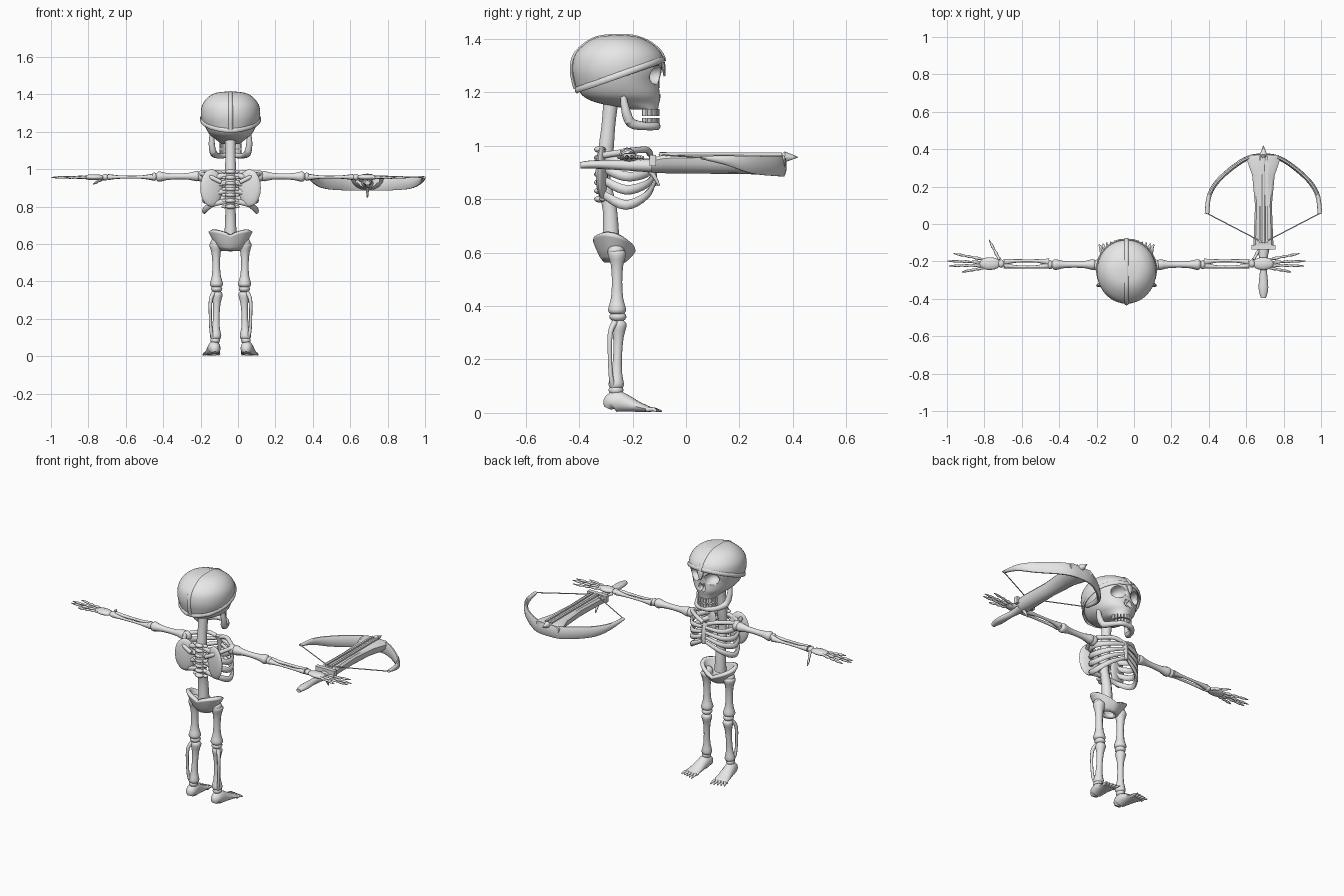
import bpy, bmesh, math
from mathutils import Vector, Matrix

if "Cube" in bpy.data.objects:
    bpy.data.objects.remove(bpy.data.objects["Cube"])

grey = bpy.data.materials.new("bone grey")
grey.use_nodes = True
grey.diffuse_color = (0.8, 0.8, 0.8, 1)
grey.node_tree.nodes["Principled BSDF"].inputs["Base Color"].default_value = (0.8, 0.8, 0.8, 1)

CX = -0.04      # body midline
BOW = 0.692     # crossbow midline
SIDES = ((1, "left"), (-1, "right"))


def finish(name, bm):
    bmesh.ops.recalc_face_normals(bm, faces=bm.faces)
    mesh = bpy.data.meshes.new(name)
    bm.to_mesh(mesh)
    bm.free()
    mesh.materials.append(grey)
    ob = bpy.data.objects.new(name, mesh)
    bpy.context.collection.objects.link(ob)
    bpy.ops.object.select_all(action='DESELECT')
    ob.select_set(True)
    bpy.context.view_layer.objects.active = ob
    bpy.ops.object.shade_smooth_by_angle(angle=math.radians(45))
    return ob


def smooth(rows, steps):
    """Catmull-Rom interpolation of equal-length tuples."""
    out = []
    for i in range(len(rows) - 1):
        p0, p1, p2, p3 = rows[max(i - 1, 0)], rows[i], rows[i + 1], rows[min(i + 2, len(rows) - 1)]
        for k in range(steps):
            t = k / steps
            out.append([0.5 * (2 * b + (c - a) * t + (2 * a - 5 * b + 4 * c - d) * t * t
                        + (3 * b - a - 3 * c + d) * t ** 3) for a, b, c, d in zip(p0, p1, p2, p3)])
    return out + [list(rows[-1])]


def loft(rings, caps=True, wrap=False):
    bm = bmesh.new()
    vs = [[bm.verts.new(p) for p in ring] for ring in rings]
    n = len(vs[0])
    pairs = list(zip(vs, vs[1:])) + ([(vs[-1], vs[0])] if wrap else [])
    for a, b in pairs:
        for i in range(n):
            bm.faces.new((a[i], a[(i + 1) % n], b[(i + 1) % n], b[i]))
    if caps and not wrap:
        bm.faces.new(vs[0])
        bm.faces.new(vs[-1])
    return bm


def tube(name, pts, radii, sides=10, steps=4, up=(0, 0, 1), wrap=False, turn=0):
    """Swept ellipse; each radius is a number or (sideways, upward)."""
    if not isinstance(radii, list):
        radii = [radii] * len(pts)
    rows = [tuple(p) + (r if isinstance(r, tuple) else (r, r)) for p, r in zip(pts, radii)]
    rows = smooth(rows, steps) if steps > 1 else rows
    ps = [Vector(r[:3]) for r in rows]
    rings = []
    for i, p in enumerate(ps):
        nxt = ps[(i + 1) % len(ps)] if wrap else ps[min(i + 1, len(ps) - 1)]
        prv = ps[i - 1] if wrap else ps[max(i - 1, 0)]
        t = (nxt - prv).normalized()
        side = t.cross(Vector(up)).normalized()
        top = side.cross(t)
        a, b = rows[i][3:]
        angles = [2 * math.pi * (k + turn) / sides for k in range(sides)]
        rings.append([p + side * a * math.cos(q) + top * b * math.sin(q) for q in angles])
    return finish(name, loft(rings, wrap=wrap))


def ball(name, c, size, rot=None):
    bm = bmesh.new()
    bmesh.ops.create_uvsphere(bm, u_segments=16, v_segments=10, radius=1)
    m = Matrix.Translation(c) @ (rot or Matrix()) @ Matrix.Diagonal((*size, 1))
    bmesh.ops.transform(bm, matrix=m, verts=bm.verts)
    return finish(name, bm)


def box(name, c, size, angle=0):
    bm = bmesh.new()
    m = Matrix.Translation(c) @ Matrix.Rotation(angle, 4, 'Z') @ Matrix.Diagonal((*size, 1))
    bmesh.ops.create_cube(bm, size=1, matrix=m)
    return finish(name, bm)


def bone(name, a, b, r, up=(0, 0, 1)):
    a, b = Vector(a), Vector(b)
    pts = [a.lerp(b, f) for f in (0, .04, .1, .25, .5, .75, .9, .96, 1)]
    return tube(name, pts, [r * k for k in (.6, 1.15, 1.3, .9, .75, .9, 1.3, 1.15, .6)], up=up, steps=2)


def at(s, x, y, z):
    return Vector((CX + s * x, y, z))


# Skull: horizontal sections of (height, back, front, half width)
PROFILE = smooth([(1.135, -.2, -.105, .05), (1.16, -.33, -.1, .08), (1.19, -.39, -.095, .115),
                  (1.24, -.41, -.1, .14), (1.29, -.417, -.09, .15), (1.34, -.405, -.1, .142),
                  (1.38, -.365, -.14, .112), (1.403, -.32, -.19, .07), (1.41, -.27, -.23, .02)], 4)


def skull_rings(grow):
    rings = []
    for z, back, front, w in PROFILE:
        cy, ry = (back + front) / 2, (front - back) / 2 + grow
        rings.append([(CX + (w + grow) * math.cos(a), cy + ry * math.sin(a), z + grow / 2)
                      for a in (2 * math.pi * k / 40 for k in range(40))])
    return rings


skull = finish("skull", loft(skull_rings(0)))
cutters = [ball("socket_cutter", at(s, .06, -.105, 1.265), (.042, .06, .036)) for s, _ in SIDES]
cutters += [ball("nose_cutter", at(s, .011, -.095, 1.205), (.013, .035, .024)) for s, _ in SIDES]
for cutter in cutters:
    mod = skull.modifiers.new("hollow", 'BOOLEAN')
    mod.operation, mod.object = 'DIFFERENCE', cutter
    bpy.context.view_layer.objects.active = skull
    bpy.ops.object.modifier_apply(modifier=mod.name)
    bpy.data.objects.remove(cutter)

# Cap: enlarged skull cut along a slope, with rim, crest and nose guard
bm = loft(skull_rings(.009))
bmesh.ops.bisect_plane(bm, geom=bm.verts[:] + bm.edges[:] + bm.faces[:], plane_co=(0, -.42, 1.205),
                       plane_no=(0, -.33, .944), clear_inner=True)
cap = finish("cap", bm)
cap.modifiers.new("thickness", 'SOLIDIFY').thickness = .008
rim = []
for k in range(32):
    a, y = 2 * math.pi * k / 32, -.25
    for _ in range(12):
        z = 1.205 + .35 * (y + .42)
        row = min(PROFILE, key=lambda r: abs(r[0] - z))
        y = (row[1] + row[2]) / 2 + ((row[2] - row[1]) / 2 + .01) * math.sin(a)
    rim.append((CX + (row[3] + .01) * math.cos(a), y, z))
tube("cap_rim", rim, (.006, .012), sides=8, steps=1, wrap=True)
crest = [(CX, b - .01, z) for z, b, f, w in PROFILE if z > 1.21]
crest += [(CX, f + .01, z) for z, b, f, w in reversed(PROFILE) if z > 1.31]
tube("cap_crest", crest, (.008, .012), sides=8, steps=1, up=(1, 0, 0))
tube("nose_guard", [(CX, -.095, 1.34), (CX, -.085, 1.3), (CX, -.08, 1.26)], [(.008, .016), (.008, .02), (.004, .005)],
     up=(1, 0, 0))

# Jaw and teeth
half_jaw = [(.1, -.235, 1.185), (.1, -.225, 1.13), (.09, -.205, 1.085), (.068, -.15, 1.073), (.035, -.115, 1.073)]
jaw = [at(1, *p) for p in half_jaw] + [at(1, 0, -.11, 1.073)] + [at(-1, *p) for p in reversed(half_jaw)]
tube("jaw", jaw, [.012, .017, .019, .015, .015, .015, .015, .015, .019, .017, .012], up=(0, -.6, .8))
for row, z, h in (("upper", 1.124, .026), ("lower", 1.094, .02)):
    for k in range(11):
        a = math.pi * (.06 + .88 * k / 10)
        box(row + "_tooth", (CX + .057 * math.cos(a), -.17 + .067 * math.sin(a), z), (.009, .014, h), a)

# Spine
spine = [(-.28, 1.18), (-.29, 1.08), (-.3, .98), (-.31, .88), (-.285, .76), (-.28, .62)]
tube("spine", [(CX, y, z) for y, z in spine], [.03, .027, .03, .028, .028, .034], up=(0, 1, 0))
for k in range(7):
    z = .8 + k * .031
    ball("vertebra", (CX, -.322, z), (.027, .022, .013))
    for s, side in SIDES:
        ball(side + "_vertebra_wing", at(s, .033, -.312, z), (.016, .012, .009))

# Pelvis: flared bowl with raised hip wings
rings = []
for v in (0, .2, .45, .7, .9, 1):
    ring = []
    for k in range(32):
        a = 2 * math.pi * k / 32
        top = .628 + .042 * abs(math.cos(a)) ** .8 - .018 * math.sin(a)
        flare = v ** .7
        ring.append((CX + (.04 + .068 * flare) * math.cos(a), -.268 + (.03 + .04 * flare) * math.sin(a),
                     .57 + (top - .57) * v))
    rings.append(ring)
pelvis = finish("pelvis", loft(rings, caps=False))
mod = pelvis.modifiers.new("thickness", 'SOLIDIFY')
mod.thickness, mod.offset = .022, 0

# Sternum and ribs
tube("sternum", [(CX, -.135, .975), (CX, -.12, .92), (CX, -.115, .85)], [(.02, .01), (.016, .01), (.01, .008)],
     up=(0, 1, 0))
for s, side in SIDES:
    for back, low, front in ((.97, .94, .95), (.93, .885, .92), (.885, .835, .89), (.83, .778, .862)):
        path = [at(s, .015, -.31, back), at(s, .1, -.3, back - .018), at(s, .14, -.225, low),
                at(s, .1, -.15, (low + front) / 2 - .008), at(s, .012, -.12, front)]
        tube(side + "_rib", path, [(.011, .014), (.012, .016), (.012, .018), (.011, .015), (.009, .01)], sides=8)

    # Shoulder
    ball(side + "_shoulder_blade", at(s, .102, -.315, .9), (.062, .018, .1), Matrix.Rotation(-.25 * s, 4, 'Z'))
    tube(side + "_blade_ridge", [at(s, .05, -.332, .93), at(s, .11, -.32, .96), at(s, .155, -.24, .975)], .012)
    tube(side + "_collar_bone", [at(s, .015, -.135, .97), at(s, .07, -.15, .985), at(s, .15, -.215, .98)], .012)
    ball(side + "_shoulder_joint", at(s, .155, -.22, .963), (.028, .03, .03))

    # Arm
    bone(side + "_upper_arm", at(s, .16, -.217, .963), at(s, .4, -.217, .96), .022)
    ball(side + "_elbow", at(s, .408, -.217, .96), (.016, .024, .022))
    for label, bow, r in (("radius", .014, .01), ("ulna", -.016, .009)):
        path = [at(s, x, -.212 + bow * k, .958) for x, k in ((.415, .6), (.47, 1), (.53, 1.1), (.6, 1), (.655, .6))]
        tube(f"{side}_{label}", path, [r * 1.9, r, r * .8, r, r * 1.7])
    ball(side + "_wrist", at(s, .67, -.212, .957), (.018, .022, .017))

    # Hand
    ball(side + "_palm", at(s, .73, -.212, .957), (.058, .034, .016))
    for y0, x1, y1 in ((-.19, .925, -.158), (-.205, .958, -.198), (-.22, .95, -.224), (-.234, .88, -.256)):
        bone_pts = [at(s, .76, y0, .957).lerp(at(s, x1, y1, .956), k / 8) for k in range(9)]
        tube(side + "_finger", bone_pts, [.008, .006, .009, .005, .008, .005, .007, .005, .002], sides=8, steps=2)
    thumb = [at(s, .68, -.19, .95).lerp(at(s, .735, -.085, .92), k / 6) for k in range(7)]
    tube(side + "_thumb", thumb, [.01, .007, .009, .005, .008, .005, .002], sides=8, steps=2)

    # Leg
    bone(side + "_thigh", at(s, .078, -.258, .615), at(s, .075, -.258, .365), .027, up=(0, 1, 0))
    ball(side + "_hip_joint", at(s, .075, -.262, .605), (.032, .032, .03))
    ball(side + "_knee", at(s, .074, -.255, .36), (.03, .032, .02))
    bone(side + "_shin", at(s, .072, -.25, .35), at(s, .08, -.262, .085), .023, up=(0, 1, 0))
    calf = [at(s, .09, -.265, .34), at(s, .106, -.283, .3), at(s, .108, -.285, .21), at(s, .103, -.28, .13),
            at(s, .09, -.27, .095)]
    tube(side + "_calf_bone", calf, [.012, .01, .008, .009, .012], up=(0, 1, 0))
    ball(side + "_ankle", at(s, .082, -.262, .085), (.026, .028, .02))

    # Foot
    foot = [(-.293, .018, .015), (-.282, .03, .033), (-.258, .034, .04), (-.225, .036, .033),
            (-.18, .04, .02), (-.14, .044, .011), (-.13, .04, .007)]
    tube(side + "_foot", [at(s, .084 + .1 * (y + .29), y, h + .003) for y, w, h in foot],
         [(w, h) for y, w, h in foot], sides=14)
    for k in range(5):
        x, reach = .064 + .018 * k, -.09 - .005 * k
        toe = [at(s, x, -.15, .011), at(s, x + .002, -.125, .014), at(s, x + .003 * k, reach, .006)]
        tube(side + "_toe", toe, [.008, .008, .003], sides=8)

# Crossbow stock: rounded belly under a flat deck
stock = []
for y, w, top, low in ((-.13, .055, .955, .898), (-.08, .052, .965, .897), (.1, .045, .966, .895),
                       (.26, .06, .966, .893), (.34, .088, .966, .887), (.37, .08, .962, .89)):
    arc = [math.pi * k / 8 for k in range(9)]
    stock.append([(BOW + w * math.cos(a), y, top - .012 - (top - .012 - low) * math.sin(a)) for a in arc]
                 + [(BOW - w * .8, y, top), (BOW + w * .8, y, top)])
finish("crossbow_stock", loft(stock))
tube("crossbow_tail", [(BOW, -.395, .927), (BOW, -.34, .93), (BOW, -.22, .927), (BOW, -.12, .925)],
     [(.014, .012), (.026, .016), (.018, .02), (.035, .026)], sides=12)
box("crossbow_catch", (BOW, -.125, .945), (.13, .025, .04))
tube("crossbow_lever", [(BOW, -.16, .93), (BOW, -.125, .895), (BOW, -.1, .85)], [.012, .009, .004], up=(1, 0, 0))
for s, side in SIDES:
    box(side + "_bolt_rail", (BOW + s * .018, .13, .968), (.012, .46, .012))

# Crossbow limbs and string
half = [(.302, .055, .956, .006), (.287, .16, .944, .02), (.225, .25, .928, .034), (.1, .345, .924, .04)]
limb = [(BOW - x, y, z) for x, y, z, h in half] + [(BOW, .365, .924)] + [(BOW + x, y, z) for x, y, z, h in half[::-1]]
heights = [h for *_, h in half]
tube("crossbow_limbs", limb, [(.012, h) for h in heights + [.04] + heights[::-1]], steps=6)
for s, side in SIDES:
    tube(side + "_bowstring", [(BOW + s * .3, .056, .956), (BOW, -.1, .966)], .003, sides=6, steps=1)

# Bolt
tube("bolt_shaft", [(BOW, -.1, .968), (BOW, .38, .96)], .008, sides=8, steps=1)
tube("bolt_head", [(BOW, .355, .958), (BOW, .37, .958), (BOW, .42, .957)], [.01, .02, .001], sides=8, steps=1)
